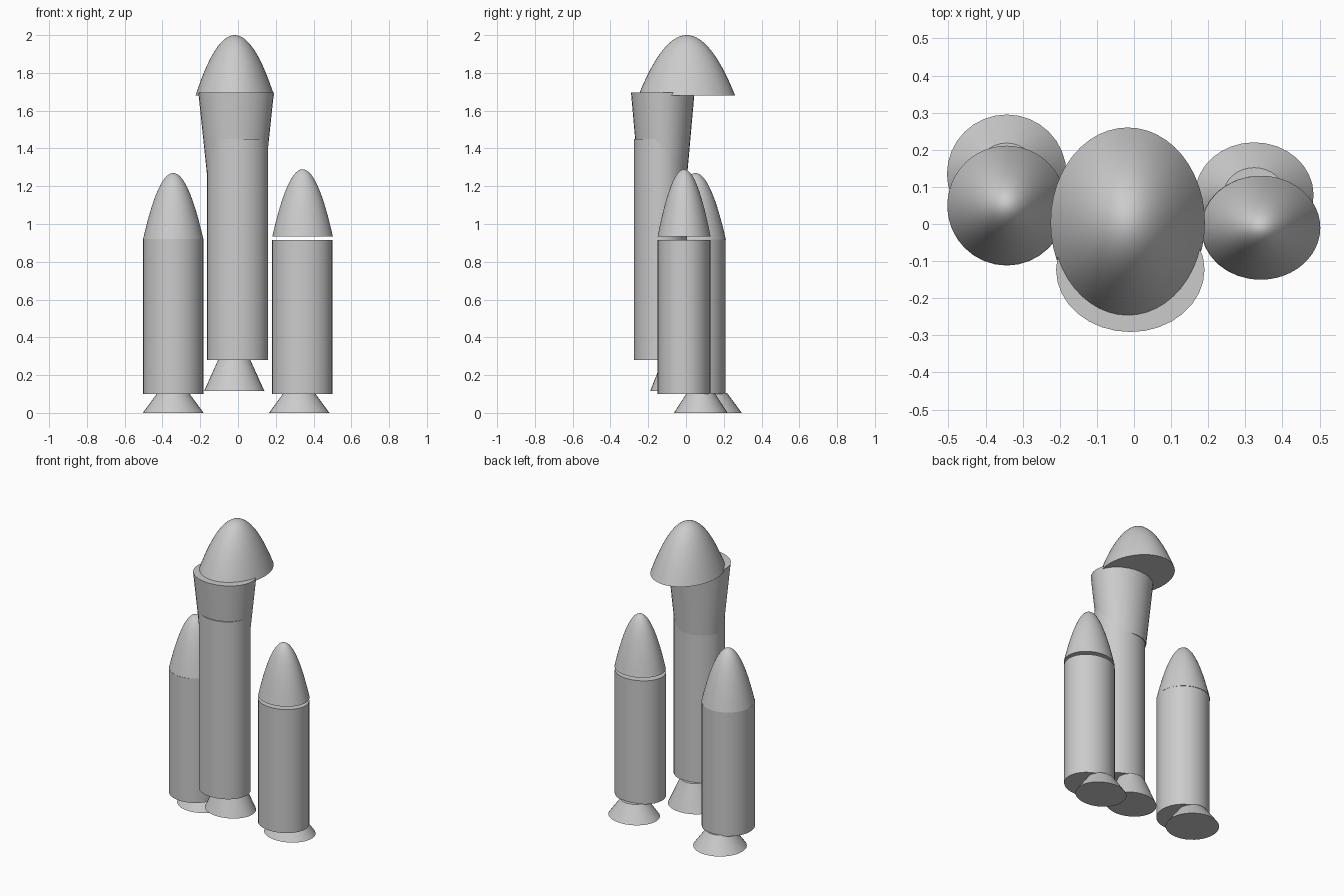
import bpy
import math

cube = bpy.data.objects.get("Cube")
if cube:
    bpy.data.objects.remove(cube, do_unlink=True)

grey = bpy.data.materials.new("light_grey")
grey.use_nodes = True
grey.diffuse_color = (0.6, 0.6, 0.6, 1)
grey.node_tree.nodes["Principled BSDF"].inputs["Base Color"].default_value = grey.diffuse_color


def lathe(name, center, radii, profile, sides):
    """Closed solid of elliptical rings; profile holds (radius factor, z)."""
    cx, cy = center
    rx, ry = radii
    verts, faces, rings = [], [], []
    for factor, z in profile:
        count = sides if factor > 0 else 1
        rings.append(range(len(verts), len(verts) + count))
        for i in range(count):
            a = math.tau * i / sides
            verts.append((cx + rx * factor * math.cos(a), cy + ry * factor * math.sin(a), z))
    for low, high in zip(rings, rings[1:]):
        for i in range(sides):
            j = (i + 1) % sides
            if len(high) == 1:
                faces.append((low[i], low[j], high[0]))
            else:
                faces.append((low[i], low[j], high[j], high[i]))
    faces.append(tuple(reversed(rings[0])))
    if len(rings[-1]) > 1:
        faces.append(tuple(rings[-1]))
    mesh = bpy.data.meshes.new(name)
    mesh.from_pydata(verts, [], faces)
    mesh.materials.append(grey)
    obj = bpy.data.objects.new(name, mesh)
    bpy.context.collection.objects.link(obj)
    bpy.ops.object.select_all(action="DESELECT")
    obj.select_set(True)
    bpy.context.view_layer.objects.active = obj
    bpy.ops.object.shade_smooth_by_angle(angle=math.radians(35))
    return obj


def nose(name, center, radii, bottom, top, steps=14):
    """Paraboloid cap, closed underneath."""
    profile = [(1 - i / steps, bottom + (top - bottom) * (1 - (1 - i / steps) ** 2))
               for i in range(steps)] + [(0, top)]
    return lathe(name, center, radii, profile, 48)


def tube(name, center, radii, bottom, top):
    return lathe(name, center, radii, [(1, bottom), (1, top)], 32)


def nozzle(name, center, radii, bottom, top):
    return lathe(name, center, radii, [(1, bottom), (0.52, top)], 32)


# Core rocket
tube("core_body", (-0.002, -0.136), (0.162, 0.14), 0.28, 1.45)
lathe("core_flare", (-0.01, -0.123), (0.2, 0.168), [(0.77, 1.26), (1, 1.695)], 32)
nose("core_nose", (-0.017, 0.004), (0.208, 0.256), 1.68, 2.0)
nozzle("core_nozzle", (-0.02, -0.05), (0.16, 0.14), 0.115, 0.285)

# Left booster, with a gap under its nose
tube("left_booster_body", (0.34, -0.01), (0.16, 0.14), 0.1, 0.915)
nose("left_booster_nose", (0.342, -0.01), (0.16, 0.14), 0.935, 1.29)
nozzle("left_booster_nozzle", (0.324, 0.078), (0.16, 0.142), 0.0, 0.105)

# Right booster
tube("right_booster_body", (-0.343, 0.048), (0.16, 0.16), 0.1, 0.92)
nose("right_booster_nose", (-0.343, 0.05), (0.16, 0.161), 0.918, 1.27)
nozzle("right_booster_nozzle", (-0.343, 0.135), (0.161, 0.16), 0.0, 0.105)
